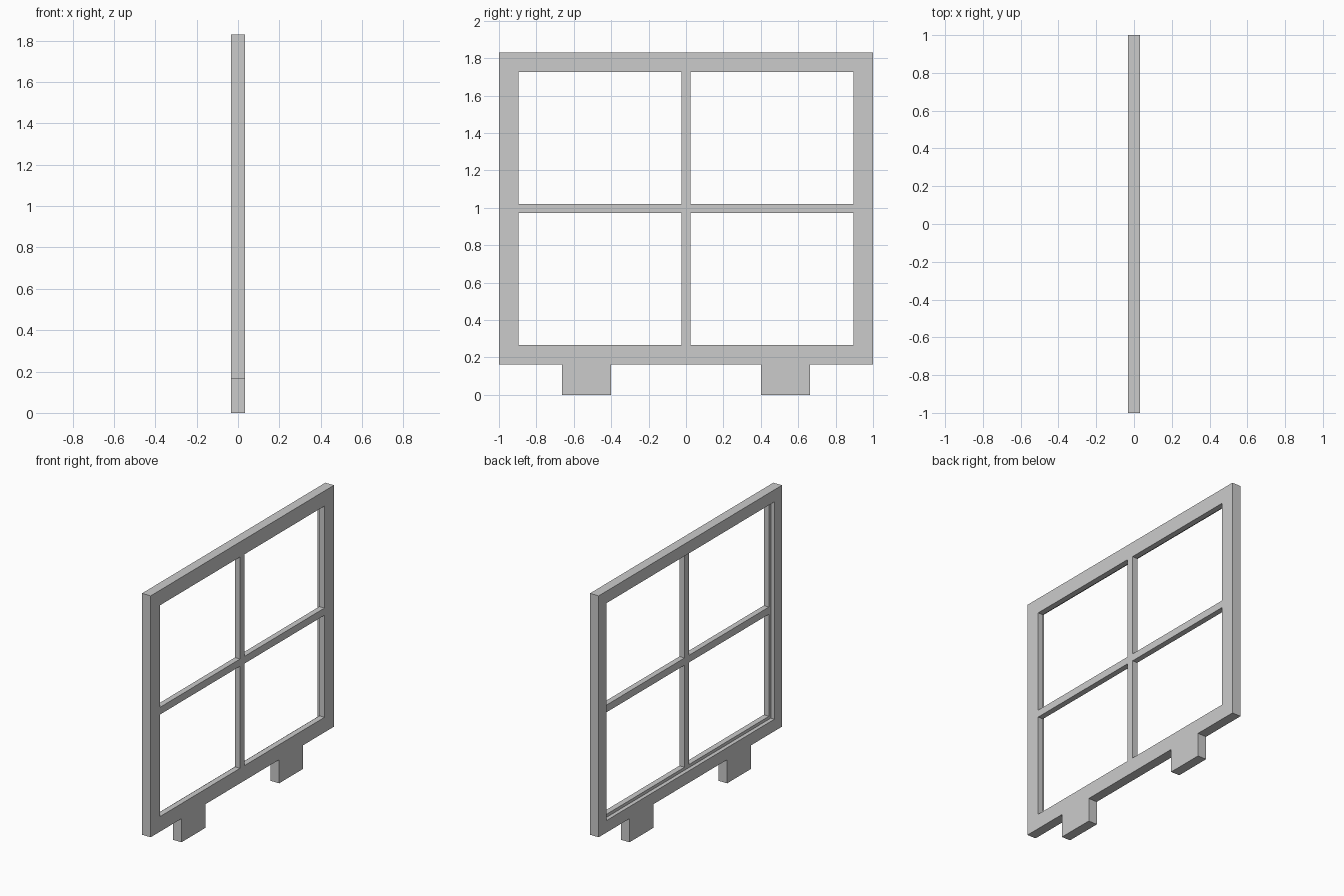
import bpy
import bmesh
from mathutils import Matrix, Vector

cube = bpy.data.objects.get("Cube")
if cube:
    bpy.data.objects.remove(cube, do_unlink=True)

# Single plain grey finish
grey = bpy.data.materials.new("plain grey")
grey.use_nodes = True
colour = (0.6, 0.6, 0.6, 1)
grey.diffuse_color = colour
grey.node_tree.nodes["Principled BSDF"].inputs["Base Color"].default_value = colour

# Key dimensions
HALF_T = 0.033              # half thickness of the sash
STEP = -0.006               # depth where the glazing rebate stops
BOTTOM, TOP = 0.163, 1.83   # sash height range
RAIL = 0.104                # frame width on the plain side
LIP = 0.083                 # frame width on the rebated side
BAR = 0.025                 # half width of the glazing bars
MID = (BOTTOM + TOP) / 2


def box(name, xs, ys, zs):
    """Axis-aligned box from (min, max) ranges."""
    lo, hi = (Vector(p) for p in zip(xs, ys, zs))
    size = hi - lo
    bm = bmesh.new()
    bmesh.ops.create_cube(bm, size=1, matrix=Matrix.Translation((lo + hi) / 2)
                          @ Matrix.Diagonal((*size, 1)))
    mesh = bpy.data.meshes.new(name)
    bm.to_mesh(mesh)
    bm.free()
    mesh.materials.append(grey)
    obj = bpy.data.objects.new(name, mesh)
    bpy.context.collection.objects.link(obj)
    return obj


def cut(target, cutter):
    mod = target.modifiers.new(cutter.name, "BOOLEAN")
    mod.operation = "DIFFERENCE"
    mod.solver = "EXACT"
    mod.object = cutter
    cutter.hide_render = True
    cutter.hide_set(True)


# Sash: slab with four panes cut through and a rebate around the back
sash = box("window_sash", (-HALF_T, HALF_T), (-1, 1), (BOTTOM, TOP))
inner = 1 - RAIL
for side, ys in (("right", (-inner, -BAR)), ("left", (BAR, inner))):
    for level, zs in (("lower", (BOTTOM + RAIL, MID - BAR)),
                      ("upper", (MID + BAR, TOP - RAIL))):
        cut(sash, box(f"{level}_{side}_pane_cutter", (-0.1, 0.1), ys, zs))
cut(sash, box("rebate_cutter", (-0.1, STEP), (LIP - 1, 1 - LIP),
              (BOTTOM + LIP, TOP - LIP)))

# Two mounting feet below the sash
for name, ys in (("front_foot", (-0.664, -0.402)), ("back_foot", (0.402, 0.664))):
    box(name, (-HALF_T, HALF_T), ys, (0, BOTTOM))

# Apply the cuts and remove the cutters
bpy.context.view_layer.update()
result = bpy.data.meshes.new_from_object(
    sash.evaluated_get(bpy.context.evaluated_depsgraph_get()))
cutters = [m.object for m in sash.modifiers]
sash.modifiers.clear()
sash.data = result
for cutter in cutters:
    bpy.data.objects.remove(cutter, do_unlink=True)
